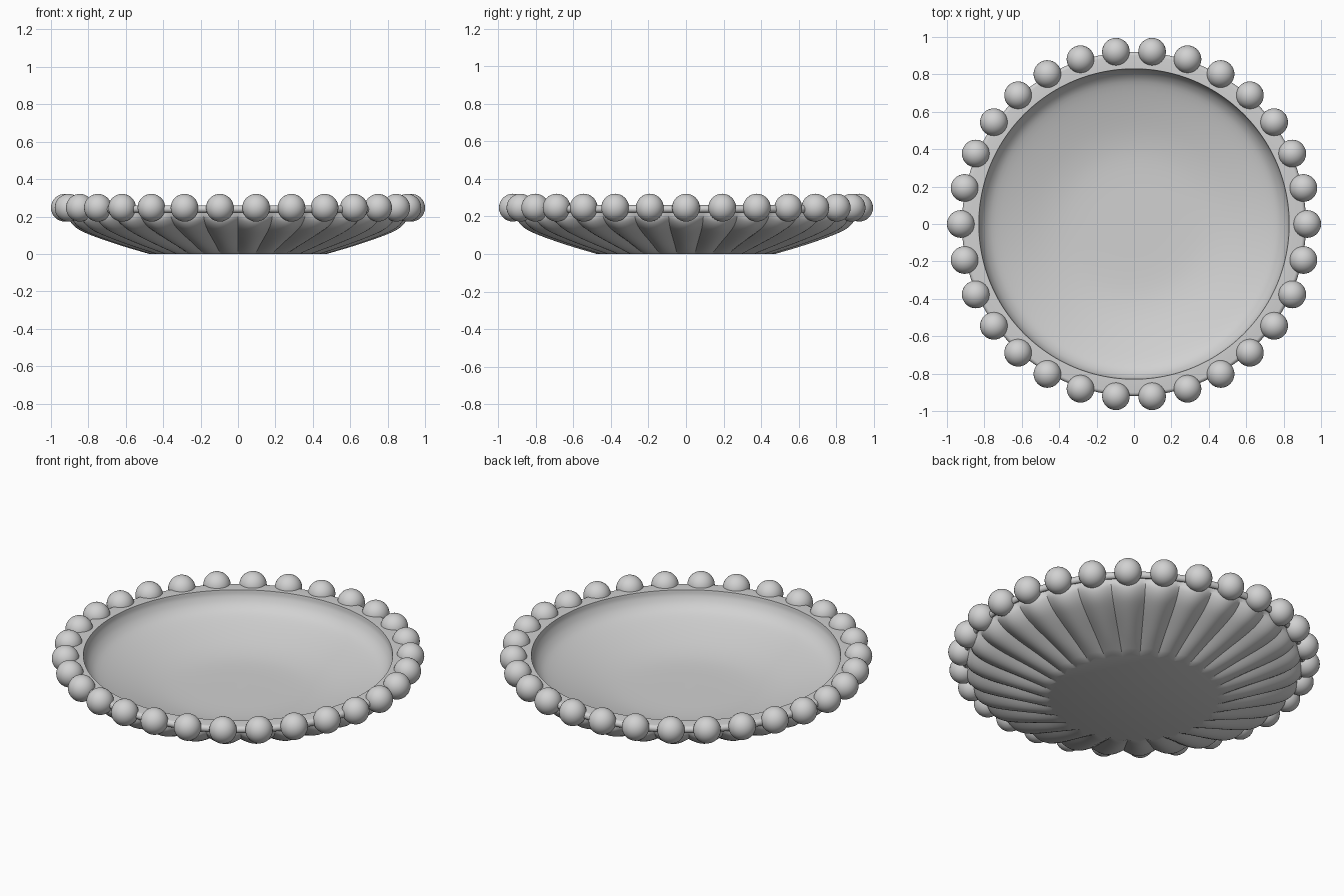
import bpy, bmesh, math
from mathutils import Vector

COUNT = 30          # beads and flutes
STEPS = 10          # mesh columns per flute
SEGS = COUNT * STEPS

if "Cube" in bpy.data.objects:
    bpy.data.objects.remove(bpy.data.objects["Cube"], do_unlink=True)

grey = bpy.data.materials.new("light grey")
grey.use_nodes = True
colour = (0.64, 0.64, 0.64, 1)
grey.diffuse_color = colour
grey.node_tree.nodes["Principled BSDF"].inputs["Base Color"].default_value = colour


def smooth_profile(points, n=4):
    """Catmull-Rom curve through (radius, height) points."""
    p = [Vector(q) for q in points]
    p = [2 * p[0] - p[1]] + p + [2 * p[-1] - p[-2]]
    out = []
    for a, b, c, d in zip(p, p[1:], p[2:], p[3:]):
        for i in range(n):
            t = i / n
            out.append(0.5 * (2 * b + (c - a) * t + (2 * a - 5 * b + 4 * c - d) * t ** 2
                              + (3 * b - a - 3 * c + d) * t ** 3))
    return out + [p[-2]]


def finish(name, bm, angle):
    bmesh.ops.recalc_face_normals(bm, faces=bm.faces)
    mesh = bpy.data.meshes.new(name)
    bm.to_mesh(mesh)
    bm.free()
    mesh.materials.append(grey)
    ob = bpy.data.objects.new(name, mesh)
    bpy.context.collection.objects.link(ob)
    bpy.ops.object.select_all(action='DESELECT')
    ob.select_set(True)
    bpy.context.view_layer.objects.active = ob
    bpy.ops.object.shade_smooth_by_angle(angle=math.radians(angle))
    return ob


# Fluted underside: lobe ridge and crease profiles, from foot to rim
ridge = smooth_profile([(0.475, 0), (0.63, 0.046), (0.78, 0.098), (0.86, 0.136),
                        (0.9, 0.18), (0.898, 0.224)])
crease = smooth_profile([(0.445, 0), (0.61, 0.064), (0.75, 0.115), (0.83, 0.152),
                         (0.875, 0.19), (0.892, 0.224)])

# Rounded rim edge, flat lip, then the inner bowl down to the centre
edge = [Vector((0.9 + 0.02 * math.cos(a), 0.24 + 0.02 * math.sin(a)))
        for a in (math.radians(-80 + 17 * i) for i in range(11))]
bowl = smooth_profile([(0.83, 0.26), (0.823, 0.225), (0.795, 0.182), (0.74, 0.147),
                       (0.6, 0.102), (0.45, 0.067), (0.3, 0.052), (0.03, 0.05)])
round_part = edge + bowl

bm = bmesh.new()
rings = []
for low, high in list(zip(crease, ridge)) + [(p, p) for p in round_part]:
    ring = []
    for s in range(SEGS):
        u = 2 * ((s / STEPS + 0.5) % 1) - 1        # -1..1 across one lobe
        r, z = low.lerp(high, math.cos(u * math.pi / 2))
        a = 2 * math.pi * s / SEGS
        ring.append(bm.verts.new((r * math.cos(a), r * math.sin(a), z)))
    rings.append(ring)
for a, b in zip(rings, rings[1:]):
    for i in range(SEGS):
        j = (i + 1) % SEGS
        bm.faces.new((a[i], a[j], b[j], b[i]))
bm.faces.new(rings[0])       # foot
bm.faces.new(rings[-1])      # middle of the bowl
finish("fluted_dish", bm, 30)

# Ring of beads round the rim
bm = bmesh.new()
for k in range(COUNT):
    a = 2 * math.pi * k / COUNT
    made = bmesh.ops.create_uvsphere(bm, u_segments=32, v_segments=16, radius=0.074)
    bmesh.ops.translate(bm, verts=made["verts"],
                        vec=(0.926 * math.cos(a), 0.926 * math.sin(a), 0.247))
finish("rim_beads", bm, 60)
